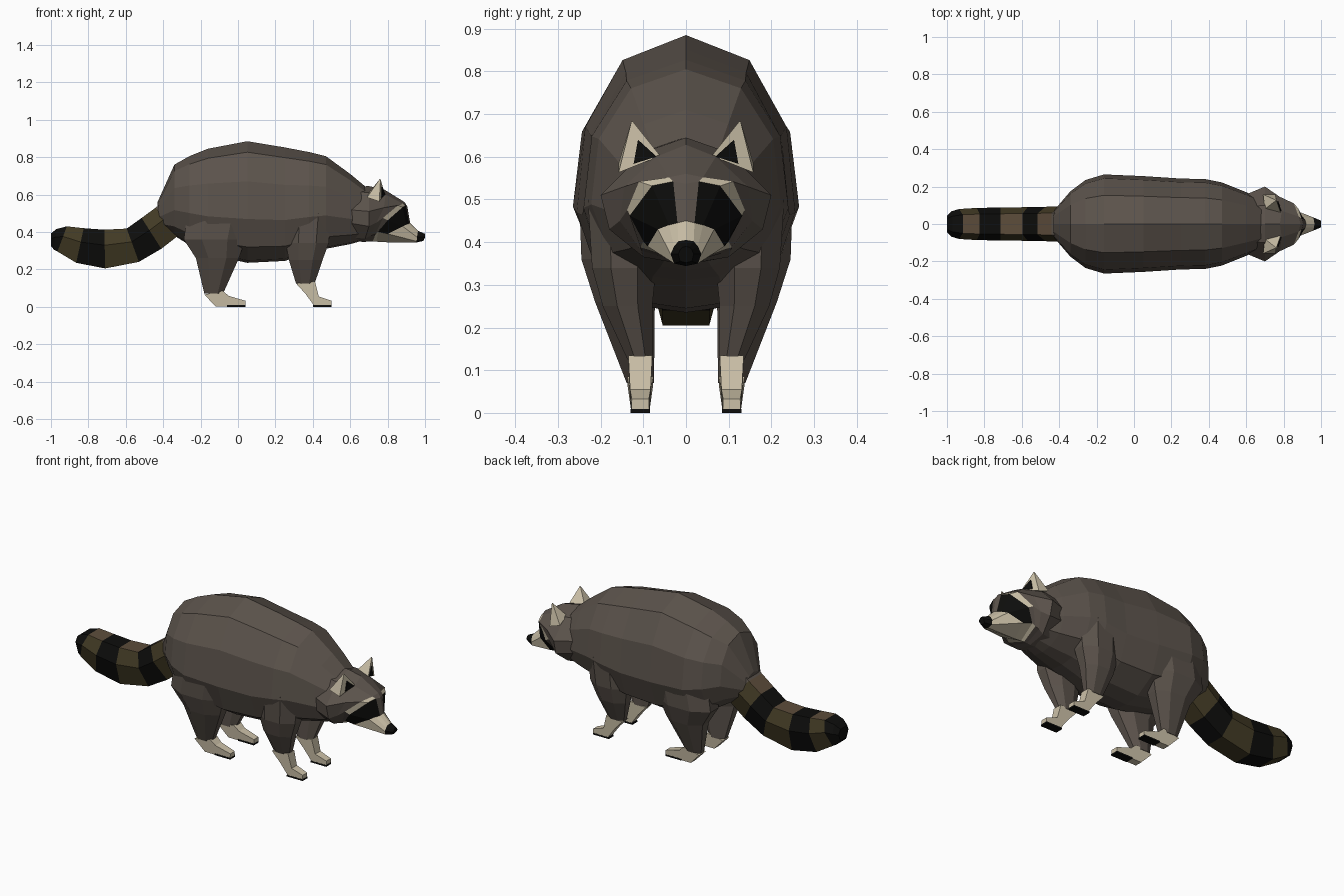
import bpy, bmesh, math
from mathutils import Vector

cube = bpy.data.objects.get("Cube")
if cube:
    bpy.data.objects.remove(cube, do_unlink=True)


def material(name, rgb):
    m = bpy.data.materials.new(name)
    m.use_nodes = True
    m.diffuse_color = (*rgb, 1)
    bsdf = next(n for n in m.node_tree.nodes if n.type == 'BSDF_PRINCIPLED')
    bsdf.inputs["Base Color"].default_value = (*rgb, 1)
    bsdf.inputs["Roughness"].default_value = 0.9
    return m


FUR, CREAM, BLACK, TAN, OLIVE = range(5)
MATS = [material("grey_brown_fur", (0.105, 0.086, 0.071)),
        material("cream_fur", (0.60, 0.53, 0.39)),
        material("black_fur", (0.004, 0.004, 0.0035)),
        material("tail_top_brown", (0.108, 0.073, 0.043)),
        material("tail_side_olive", (0.055, 0.043, 0.018))]


def loft(name, rings, rule=lambda band, seg: FUR, cap=(FUR, FUR), mirror=False):
    """Skin rings of equal point count, cap both ends, colour by band and segment."""
    bm = bmesh.new()
    rows = [[bm.verts.new(p) for p in ring] for ring in rings]
    n = len(rows[0])
    for i in range(len(rows) - 1):
        for j in range(n):
            k = (j + 1) % n
            f = bm.faces.new((rows[i][j], rows[i][k], rows[i + 1][k], rows[i + 1][j]))
            f.material_index = rule(i, j)
    for row, mat in zip((rows[0], rows[-1]), cap):
        bm.faces.new(row).material_index = mat
    bmesh.ops.recalc_face_normals(bm, faces=bm.faces)
    mesh = bpy.data.meshes.new(name)
    bm.to_mesh(mesh)
    bm.free()
    for m in MATS:
        mesh.materials.append(m)
    ob = bpy.data.objects.new(name, mesh)
    bpy.context.collection.objects.link(ob)
    if mirror:
        mod = ob.modifiers.new("Mirror", 'MIRROR')
        mod.use_axis = (False, True, False)
        mod.use_mirror_merge = False
    return ob


def both_sides(half):
    """Close a half ring, given from top centre to bottom centre, across y = 0."""
    return half + [(x, -y, z) for x, y, z in reversed(half[1:-1])]


# Body: one section scaled along the spine (x, top, bottom, half width)
SECTION = [(0, 1), (.58, .91), (.92, .67), (1, .36), (.80, .13), (.35, .02), (0, 0)]
SPINE = [(-.43, .56, .43, .07), (-.34, .76, .38, .175), (-.26, .805, .33, .235),
         (-.16, .845, .28, .265), (.05, .885, .235, .256), (.25, .852, .245, .243),
         (.38, .827, .285, .24), (.47, .805, .31, .222), (.60, .71, .335, .17),
         (.69, .635, .36, .13)]
loft("body", [both_sides([(x, w * u, b + (t - b) * v) for u, v in SECTION])
              for x, t, b, w in SPINE])

# Head: rings run from neck to nose, shaped so the mask follows the edges
HEAD = [
    [(.58, 0, .64), (.58, .09, .62), (.58, .15, .52), (.58, .15, .45), (.58, .08, .37), (.58, 0, .35)],
    [(.70, 0, .645), (.70, .10, .61), (.70, .20, .51), (.70, .18, .43), (.68, .10, .365), (.68, 0, .347)],
    [(.78, 0, .628), (.79, .07, .60), (.78, .145, .53), (.74, .155, .45), (.71, .105, .38), (.70, 0, .35)],
    [(.89, 0, .56), (.88, .04, .552), (.855, .11, .542), (.775, .138, .475), (.735, .107, .388), (.72, 0, .35)],
    [(.905, 0, .537), (.897, .03, .542), (.88, .08, .532), (.80, .132, .462), (.75, .10, .402), (.74, 0, .348)],
    [(.92, 0, .45), (.915, .02, .445), (.90, .04, .44), (.88, .066, .43), (.80, .09, .39), (.78, 0, .345)],
    [(.965, 0, .405), (.962, .018, .402), (.96, .028, .39), (.957, .036, .372), (.955, .028, .35), (.955, 0, .344)],
    [(1.0, 0, .39), (1.0, .008, .388), (1.0, .014, .382), (1.0, .018, .372), (.99, .014, .355), (.99, 0, .352)],
]


def face_colour(band, seg):
    s = min(seg, 9 - seg)
    if band < 3:
        return FUR
    if band == 3:                                   # pale brow
        return CREAM if s in (1, 2) else FUR if s < 4 else CREAM
    if band == 4:                                   # mask with fur strip between
        return FUR if s == 0 else BLACK if s < 4 else CREAM
    return CREAM if band == 5 else BLACK            # muzzle, nose


loft("head", [both_sides(h) for h in HEAD], face_colour, (FUR, BLACK))

# Ears: cream wedges with a dark inner plate
tip, outer, inner = Vector((.762, .125, .683)), Vector((.755, .158, .563)), Vector((.785, .06, .602))
back_out, back_in = Vector((.69, .158, .585)), Vector((.70, .08, .61))
top = [tip, tip + Vector((0, .003, 0)), tip + Vector((-.004, .003, 0)), tip + Vector((-.004, 0, 0))]
loft("ear", [[inner, outer, back_out, back_in], top],
     lambda i, j: CREAM, (CREAM, CREAM), mirror=True)
plate = [tip * a + outer * b + inner * c
         for a, b, c in ((.55, .17, .28), (.06, .60, .34), (.02, .08, .90))]
loft("inner_ear", [[p + Vector((d, 0, 0)) for p in plate] for d in (-.001, .006)],
     lambda i, j: BLACK, (BLACK, BLACK), mirror=True)


# Legs: tapering lofts (x, y, z, x radius, y radius)
def leg(name, sections):
    angles = [math.tau * (k + .5) / 8 for k in range(8)]
    k = 1 / math.cos(math.pi / 8)
    loft(name, [[(x + rx * k * math.cos(a), y + ry * k * math.sin(a), z) for a in angles]
                for x, y, z, rx, ry in sections], mirror=True)


leg("hind_leg", [(-.10, .15, .50, .17, .10), (-.125, .155, .36, .165, .09),
                 (-.11, .143, .26, .115, .07), (-.13, .107, .07, .05, .032)])
leg("front_leg", [(.38, .14, .50, .12, .09), (.37, .145, .34, .115, .075),
                  (.362, .137, .25, .09, .058), (.36, .107, .125, .05, .03)])


# Paws: side profiles (x, z, half width) given thickness, on dark soles
def paw(name, profile, toe):
    cy = .107
    loft(name, [[(x, cy + s * w, z) for x, z, w in profile] for s in (-1, 1)],
         lambda i, j: CREAM, (CREAM, CREAM), mirror=True)
    x0, x1, w = toe - .10, toe + .001, .0225
    loft(name + "_sole", [[(x0, cy - w, z), (x1, cy - w, z), (x1, cy + w, z), (x0, cy + w, z)]
                          for z in (0, .009)], lambda i, j: BLACK, (BLACK, BLACK), mirror=True)


paw("hind_paw", [(-.18, .065, .03), (-.08, .085, .03), (-.05, .058, .026), (.04, .032, .02),
                 (.04, .002, .021), (-.12, .002, .021)], .04)
paw("front_paw", [(.31, .125, .028), (.412, .135, .028), (.432, .055, .024), (.50, .032, .02),
                  (.50, .002, .021), (.41, .002, .021), (.36, .07, .026)], .50)

# Tail: banded tube (top x, top z, bottom x, bottom z, half width)
TAIL = [(-.36, .60, -.25, .44, .09), (-.44, .53, -.32, .38, .095), (-.515, .475, -.41, .31, .092),
        (-.595, .418, -.53, .24, .09), (-.715, .412, -.71, .205, .088),
        (-.825, .42, -.865, .235, .086), (-.915, .43, -.965, .295, .08),
        (-.97, .416, -.985, .306, .068), (-1.0, .392, -1.0, .325, .045)]
TUBE = [(-.62, 1), (.62, 1), (1, .2), (.62, -1), (-.62, -1), (-1, .2)]


def tail_ring(tx, tz, bx, bz, w):
    t, b = Vector((tx, 0, tz)), Vector((bx, 0, bz))
    return [b.lerp(t, (v + 1) / 2) + Vector((0, u * w, 0)) for u, v in TUBE]


def tail_colour(band, seg):
    if band in (1, 3, 5):
        return TAN if seg == 0 else OLIVE
    return BLACK if band else FUR


loft("tail", [tail_ring(*r) for r in TAIL], tail_colour, (FUR, BLACK))
